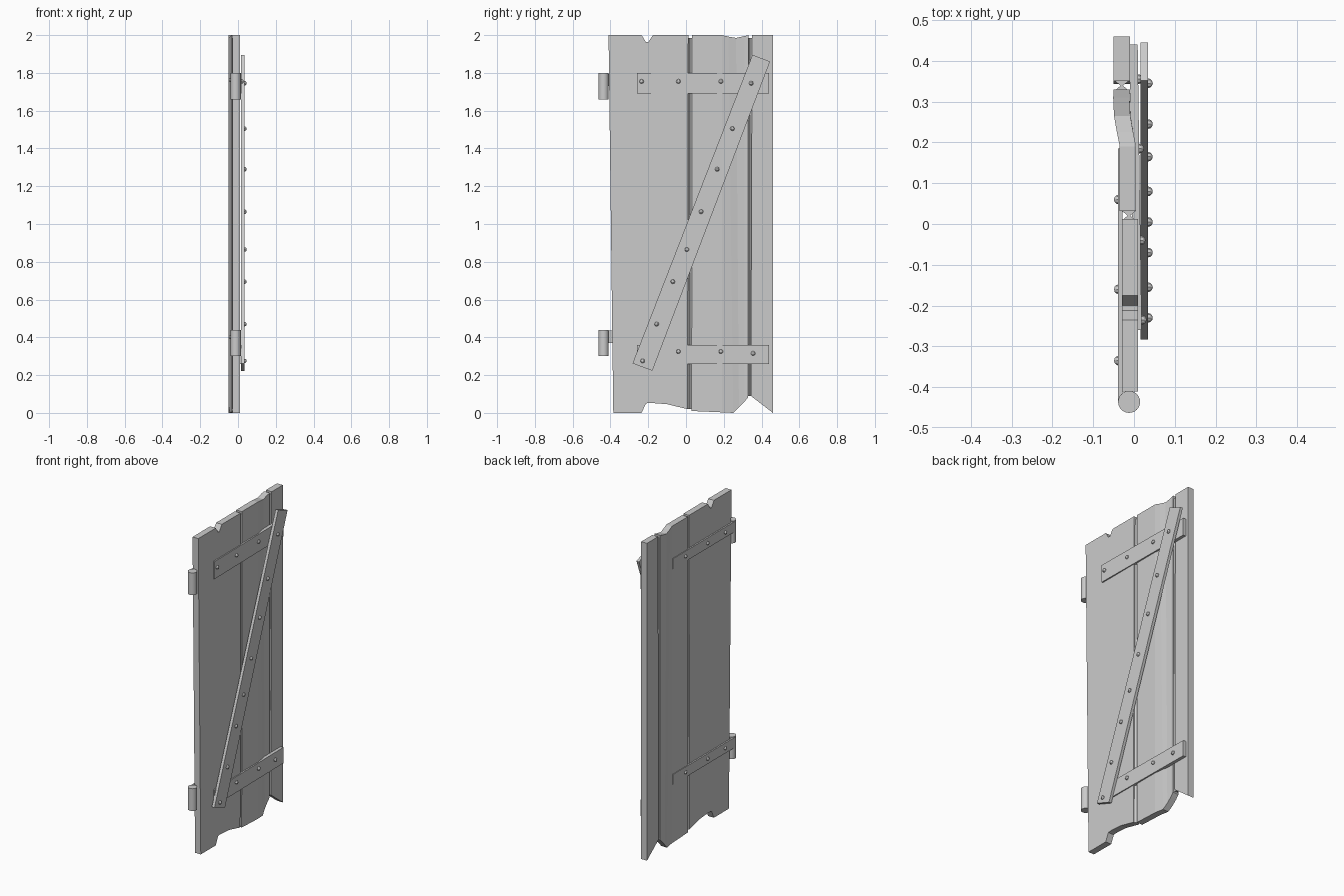
import bpy, bmesh, math
from mathutils import Matrix

if "Cube" in bpy.data.objects:
    bpy.data.objects.remove(bpy.data.objects["Cube"])

grey = bpy.data.materials.new("weathered grey")
grey.diffuse_color = (0.6, 0.6, 0.6, 1)
grey.use_nodes = True
grey.node_tree.nodes["Principled BSDF"].inputs["Base Color"].default_value = grey.diffuse_color


def finish(name, bm):
    bmesh.ops.recalc_face_normals(bm, faces=bm.faces)
    mesh = bpy.data.meshes.new(name)
    bm.to_mesh(mesh)
    bm.free()
    mesh.materials.append(grey)
    obj = bpy.data.objects.new(name, mesh)
    bpy.context.collection.objects.link(obj)
    return obj


def plank(name, columns, thick=0.04):
    """Columns across the width: y at top, y at bottom, top z, bottom z, centre x."""
    bm = bmesh.new()
    rings = []
    for yt, yb, zt, zb, x in columns:
        rings.append([bm.verts.new(p) for p in (
            (x - thick / 2, yb, zb), (x + thick / 2, yb, zb),
            (x + thick / 2, yt, zt), (x - thick / 2, yt, zt))])
    for a, b in zip(rings, rings[1:]):
        for i in range(4):
            j = (i + 1) % 4
            bm.faces.new((a[i], a[j], b[j], b[i]))
    bm.faces.new(rings[0])
    bm.faces.new(rings[-1])
    return finish(name, bm)


def prism(name, base, shift):
    """Extrude a polygon of 3D points along a vector."""
    bm = bmesh.new()
    face = bm.faces.new([bm.verts.new(p) for p in base])
    new = bmesh.ops.extrude_face_region(bm, geom=[face])
    bmesh.ops.translate(bm, vec=shift,
                        verts=[v for v in new["geom"] if isinstance(v, bmesh.types.BMVert)])
    return finish(name, bm)


# Three rough-cut vertical planks
plank("hinge_plank", [
    (-0.41, -0.385, 2.0, 0.0, -0.01), (-0.235, -0.235, 2.0, 0.0, -0.01),
    (-0.212, -0.212, 1.963, 0.05, -0.01), (-0.2, -0.2, 1.963, 0.052, -0.01),
    (-0.175, -0.175, 2.0, 0.052, -0.01), (-0.1, -0.1, 2.0, 0.046, -0.01),
    (0.012, 0.008, 2.0, 0.02, -0.01)])
plank("middle_plank", [
    (0.032, 0.03, 2.0, 0.01, -0.015), (0.19, 0.19, 2.0, 0.003, -0.015),
    (0.225, 0.25, 1.992, 0.0, -0.022), (0.265, 0.28, 1.985, 0.03, -0.029),
    (0.31, 0.31, 1.995, 0.06, -0.031), (0.33, 0.328, 2.0, 0.08, -0.03)])
plank("outer_plank", [
    (0.35, 0.343, 2.0, 0.09, -0.03), (0.46, 0.46, 2.0, 0.0, -0.03)])

# V-shaped grooves joining the planks
for name, y0, y1, x, z0 in (("inner_groove", 0.008, 0.033, -0.0125, 0.02),
                            ("outer_groove", 0.326, 0.352, -0.03, 0.09)):
    yc, h = (y0 + y1) / 2, 0.018
    prism(name, [(x - h, y0, z0), (x - 0.003, yc, z0), (x - h, y1, z0),
                 (x + h, y1, z0), (x + 0.003, yc, z0), (x + h, y0, z0)], (0, 0, 1.985 - z0))

# Horizontal braces on the face, leaning slightly into the planks
for name, z0, z1 in (("upper_brace", 1.69, 1.80), ("lower_brace", 0.26, 0.36)):
    prism(name, [(0.0, -0.26, z0), (0.019, -0.26, z0),
                 (0.009, 0.44, z0), (-0.012, 0.44, z0)], (0, 0, z1 - z0))

# Diagonal brace
prism("diagonal_brace", [(0.016, -0.283, 0.262), (0.016, -0.178, 0.223),
                         (0.016, 0.445, 1.86), (0.016, 0.352, 1.896)], (0.018, 0, 0))

# Hinge barrels with straps running across the back
for name, z in (("upper", 1.66), ("lower", 0.30)):
    bm = bmesh.new()
    bmesh.ops.create_cone(bm, cap_ends=True, segments=24, radius1=0.027, radius2=0.027,
                          depth=0.14, matrix=Matrix.Translation((-0.012, -0.436, z + 0.07)))
    barrel = finish(name + "_hinge_barrel", bm)
    for p in barrel.data.polygons:
        p.use_smooth = abs(p.normal.z) < 0.5
    barrel.data.set_sharp_from_angle(angle=math.radians(40))
    prism(name + "_hinge_strap", [(-0.039, -0.436, z + 0.07), (-0.028, -0.436, z + 0.07),
                                  (-0.028, 0.185, z + 0.07), (-0.039, 0.185, z + 0.07)],
          (0, 0, 0.065))


# Nail heads
def nails(name, points):
    bm = bmesh.new()
    for p in points:
        bmesh.ops.create_uvsphere(
            bm, u_segments=8, v_segments=6, radius=0.012,
            matrix=Matrix.Translation(p) @ Matrix.Rotation(math.pi / 2, 4, "Y"))
    finish(name, bm)


nails("diagonal_nails", [(0.034, y, z) for y, z in (
    (-0.23, 0.275), (-0.155, 0.47), (-0.07, 0.695), (0.005, 0.865),
    (0.08, 1.065), (0.165, 1.29), (0.245, 1.505), (0.345, 1.745))])
nails("brace_nails", [(0.0155 - 0.0143 * y, y, z) for y, z in (
    (-0.235, 1.755), (-0.04, 1.755), (0.185, 1.755),
    (-0.04, 0.325), (0.185, 0.325), (0.355, 0.315))])
nails("strap_nails", [(-0.037, y, z) for z in (1.762, 0.402) for y in (0.06, -0.16, -0.335)])
